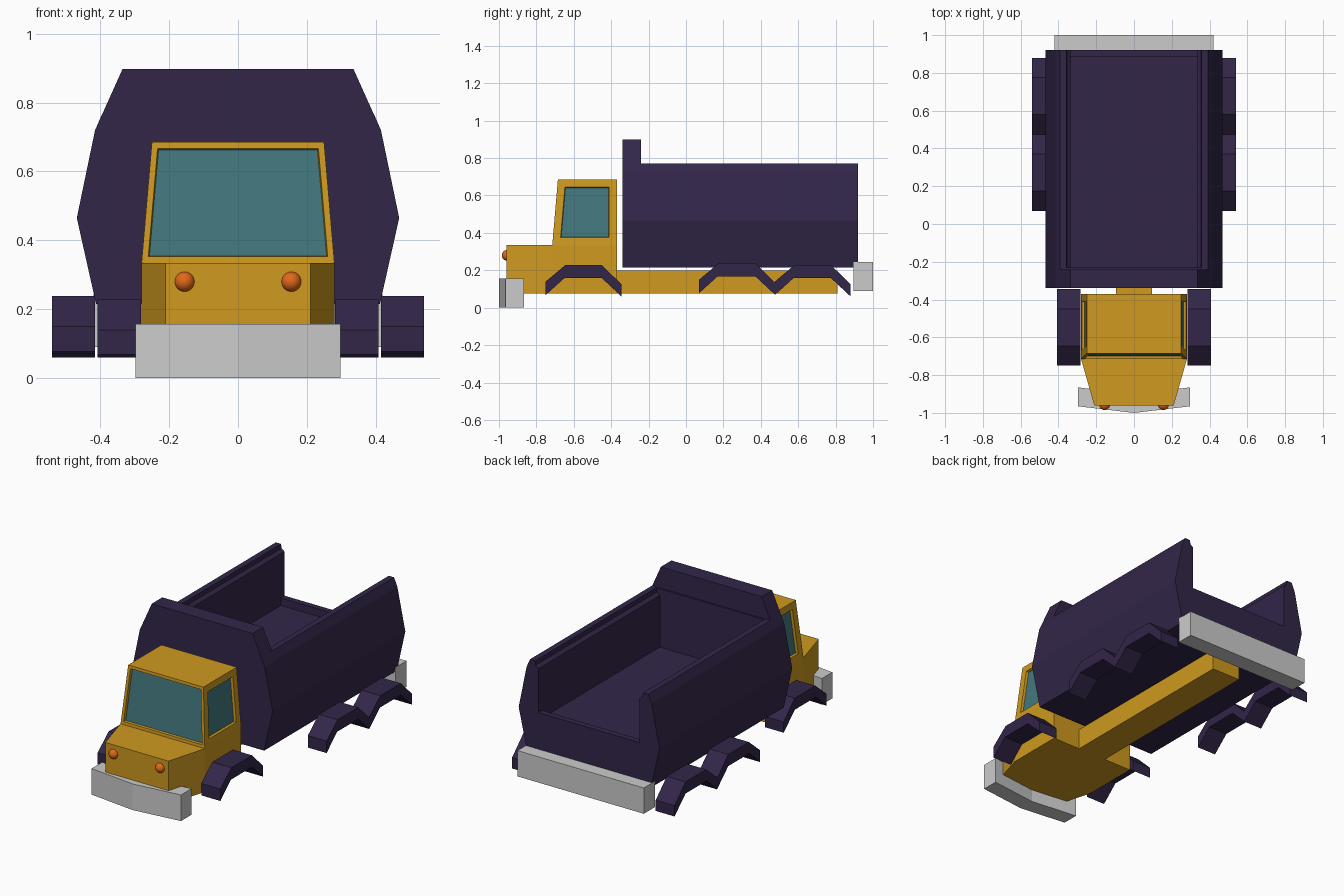
import bpy, bmesh
from mathutils import Vector

if "Cube" in bpy.data.objects:
    bpy.data.objects.remove(bpy.data.objects["Cube"])


def material(name, rgb):
    m = bpy.data.materials.new(name)
    m.diffuse_color = (*rgb, 1)
    m.use_nodes = True
    m.node_tree.nodes["Principled BSDF"].inputs["Base Color"].default_value = m.diffuse_color
    return m


YELLOW = material("yellow_paint", (0.62, 0.32, 0.014))
PURPLE = material("purple_paint", (0.032, 0.019, 0.066))
GLASS = material("teal_glass", (0.055, 0.19, 0.21))
ORANGE = material("orange_light", (0.75, 0.14, 0.01))


def finish(name, bm, *mats):
    bmesh.ops.recalc_face_normals(bm, faces=bm.faces)
    mesh = bpy.data.meshes.new(name)
    bm.to_mesh(mesh)
    bm.free()
    for m in mats:
        mesh.materials.append(m)
    ob = bpy.data.objects.new(name, mesh)
    bpy.context.collection.objects.link(ob)
    return ob


def prism(name, pts, axis, lo, hi, *mats):
    """Extrude a 2D profile along x (pts = y,z), y (pts = x,z) or z (pts = x,y)."""
    bm = bmesh.new()
    k = "xyz".index(axis)
    verts = []
    for p in pts:
        c = list(p)
        c.insert(k, lo)
        verts.append(bm.verts.new(c))
    face = bm.faces.new(verts)
    new = bmesh.ops.extrude_face_region(bm, geom=[face])["geom"]
    step = Vector((0, 0, 0))
    step[k] = hi - lo
    bmesh.ops.translate(bm, vec=step, verts=[v for v in new if isinstance(v, bmesh.types.BMVert)])
    return finish(name, bm, *mats)


def mirrored(half):
    """Close a right-hand half profile into a symmetric one."""
    return half + [(-x, y) for x, y in reversed(half)]


def rect(a0, b0, a1, b1):
    return [(a0, b0), (a1, b0), (a1, b1), (a0, b1)]


# Hood and lower cab, chassis beam
prism("hood_and_lower_cab", mirrored([(0.21, -0.96), (0.28, -0.715), (0.28, -0.37)]),
      "z", 0.075, 0.335, YELLOW)
prism("chassis_beam", rect(-0.4, 0.075, 0.81, 0.2), "x", -0.095, 0.095, YELLOW)

# Upper cab: tapered block with recessed windows in front and sides
bm = bmesh.new()
bmesh.ops.create_cube(bm, size=2)
for v in bm.verts:
    top = v.co.z > 0
    front = v.co.y < 0
    v.co = (v.co.x * (0.25 if top else 0.28),
            (-0.685 if top else -0.715) if front else -0.37,
            0.685 if top else 0.335)
bm.normal_update()
front = [f for f in bm.faces if f.normal.y < -0.8]
sides = [f for f in bm.faces if abs(f.normal.x) > 0.8]
for faces, margin in ((front, 0.018), (sides, 0.041)):
    bmesh.ops.inset_individual(bm, faces=faces, thickness=margin, use_even_offset=True)
    bmesh.ops.inset_individual(bm, faces=faces, thickness=0.003, depth=-0.015, use_even_offset=True)
    for f in faces:
        f.material_index = 1
finish("upper_cab", bm, YELLOW, GLASS)

# Headlights
for side, sx in (("left", -1), ("right", 1)):
    bm = bmesh.new()
    bmesh.ops.create_uvsphere(bm, u_segments=24, v_segments=12, radius=0.029)
    bmesh.ops.translate(bm, vec=(sx * 0.155, -0.956, 0.28), verts=bm.verts)
    for f in bm.faces:
        f.smooth = True
    finish("headlight_" + side, bm, ORANGE)

# Dump bed: trough, tail lip, front board
prism("bed_trough", mirrored([(0.412, 0.215), (0.468, 0.465), (0.415, 0.72), (0.393, 0.77),
                              (0.358, 0.77), (0.355, 0.745), (0.335, 0.73), (0.335, 0.42)]),
      "y", -0.25, 0.92, PURPLE)
prism("bed_tail_lip", rect(-0.335, 0.40, 0.335, 0.465), "y", 0.885, 0.92, PURPLE)
prism("bed_front_board", mirrored([(0.412, 0.215), (0.468, 0.465), (0.415, 0.72), (0.335, 0.898)]),
      "y", -0.34, -0.24, PURPLE)
prism("bed_inner_board", rect(-0.36, 0.41, 0.36, 0.77), "y", -0.245, -0.23, PURPLE)

# Bumpers
prism("front_bumper", [(-0.297, -0.965), (0, -1.0), (0.297, -0.965),
                       (0.297, -0.865), (0, -0.9), (-0.297, -0.865)], "z", 0, 0.157)
prism("rear_bumper", rect(0.895, 0.09, 1.0, 0.245), "x", -0.42, 0.42)

# Mudguards: angular arches on both sides
ARCH = [(0, 0.14), (0.105, 0.228), (0.30, 0.228), (0.405, 0.125),
        (0.405, 0.06), (0.30, 0.158), (0.1, 0.158), (0, 0.068)]
for name, y, dz, x0, x1 in (("front", -0.75, 0, 0.282, 0.408),
                            ("middle", 0.07, 0.01, 0.415, 0.54),
                            ("rear", 0.475, 0, 0.415, 0.54)):
    pts = [(y + a, b + dz) for a, b in ARCH]
    prism(name + "_mudguard_right", pts, "x", x0, x1, PURPLE)
    prism(name + "_mudguard_left", pts, "x", -x1, -x0, PURPLE)
